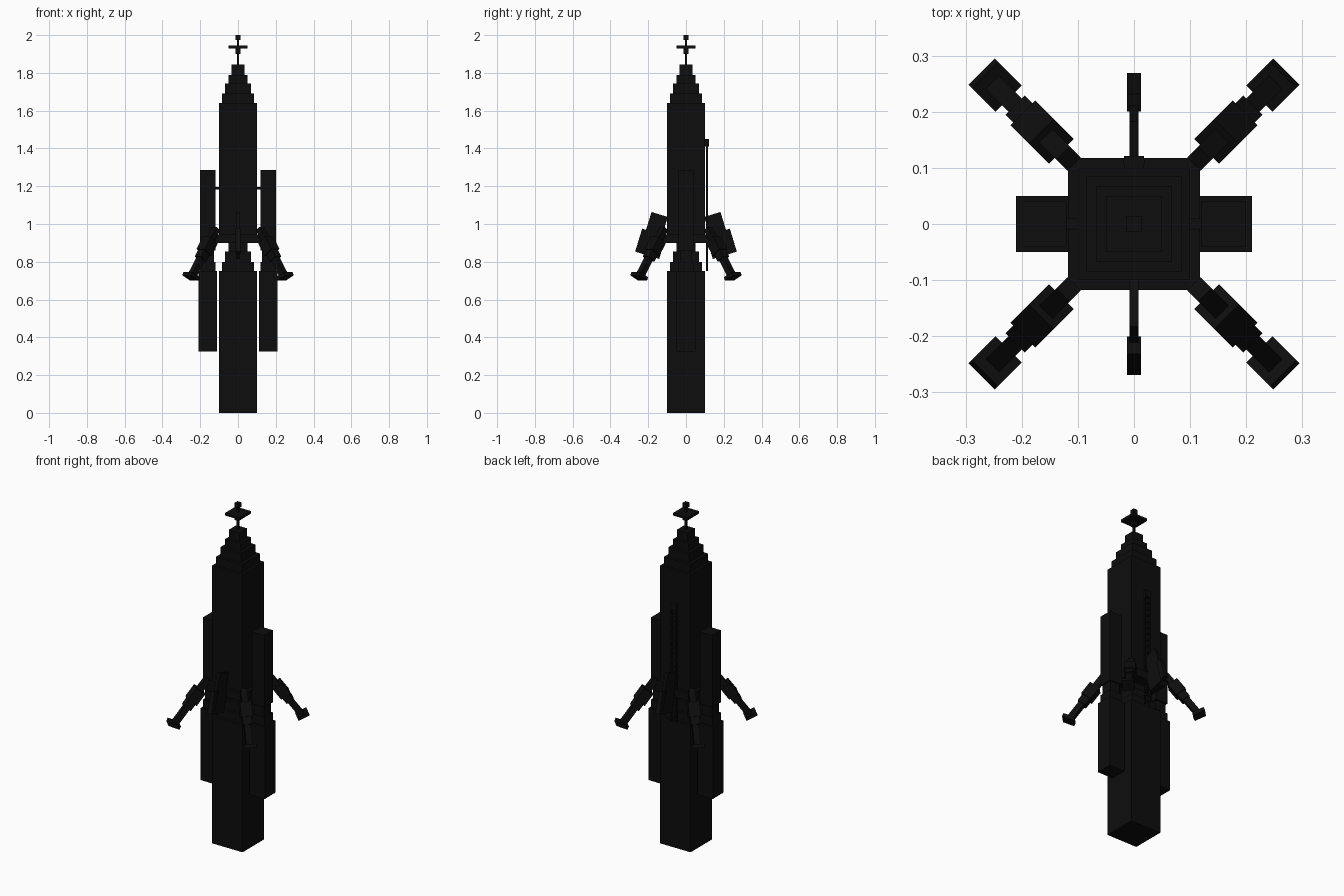
import bpy, math
from mathutils import Vector, Matrix

cube = bpy.data.objects.get("Cube")
if cube:
    bpy.data.objects.remove(cube, do_unlink=True)

black = bpy.data.materials.new("matte black")
black.use_nodes = True
black.diffuse_color = (0.004, 0.004, 0.004, 1)
black.node_tree.nodes["Principled BSDF"].inputs["Base Color"].default_value = black.diffuse_color


def box(name, centre, size, turn=None):
    """Box of a given size, optionally rotated by a matrix about its centre."""
    bpy.ops.mesh.primitive_cube_add(size=1)
    ob = bpy.context.object
    ob.name = name
    m = Matrix.Translation(centre) @ (turn or Matrix()) @ Matrix.Diagonal((*size, 1))
    ob.data.transform(m)
    ob.data.materials.append(black)
    return ob


def stack(name, x, levels):
    """Square blocks piled up: (half width, bottom, top)."""
    for i, (half, low, high) in enumerate(levels):
        box(f"{name}_{i + 1}", (x, 0, (low + high) / 2), (2 * half, 2 * half, high - low))


# Main column: lower stage, stepped neck, collar, upper stage, stepped nose
stack("lower_stage", 0, [(.1, 0, .75), (.084, .75, .8), (.068, .8, .855), (.05, .855, .9)])
stack("collar", 0, [(.118, .9, .945)])
stack("upper_stage", 0, [(.1, .945, 1.64)])
stack("nose_step", 0, [(.085, 1.64, 1.69), (.068, 1.69, 1.745), (.05, 1.745, 1.79), (.034, 1.79, 1.845)])

# Mast with dish plate and tip
stack("mast", 0, [(.006, 1.845, 1.975)])
stack("mast_hub", 0, [(.014, 1.9, 1.93)])
stack("mast_plate", 0, [(.05, 1.93, 1.945)])
stack("mast_tip", 0, [(.014, 1.975, 2)])

# Side boosters and their struts
for side, label in ((1, "left"), (-1, "right")):
    stack(f"{label}_booster", side * .16, [(.05, .325, .75), (.04, .75, .8), (.032, .8, .86), (.04, .86, 1.285)])
    for z in (.925, 1.19):
        box(f"{label}_booster_strut", (side * .11, 0, z), (.03, .02, .014))

# Diagonal legs: a run of beams along one tilted axis, ending in a tilted foot
hip, ankle = Vector((.165, 0, .975)), Vector((.345, 0, .725))
axis = ankle - hip
pitch = Matrix.Rotation(math.atan2(-axis.z, axis.x), 4, "Y")
parts = [("shank", 0, 1, .034), ("sleeve", .24, .5, .062), ("lower_sleeve", .5, .64, .048)]
for k in range(4):
    yaw = Matrix.Rotation(math.radians(45 + 90 * k), 4, "Z")
    for name, a, b, width in parts:
        box(f"leg_{name}_{k + 1}", yaw @ (hip + axis * (a + b) / 2),
            (axis.length * (b - a), width, width), yaw @ pitch)
    box(f"leg_foot_{k + 1}", yaw @ Vector((.35, 0, .723)), (.066, .066, .02),
        yaw @ Matrix.Rotation(math.radians(-25), 4, "Y"))

# Front and back fins: two tilted plates and a thicker outer rim
for side, label in ((-1, "front"), (1, "back")):
    tilt = Matrix.Rotation(side * math.radians(17), 4, "X")
    root = Vector((0, side * .187, .895))
    box(f"{label}_fin_plate", root, (.016, .133, .127), tilt)
    box(f"{label}_fin_rim", root + tilt @ Vector((0, side * .05, 0)), (.025, .033, .127), tilt)
    box(f"{label}_fin_top", root + tilt @ Vector((0, 0, .11)), (.016, .09, .105), tilt)

# Ladder up the back
for x in (-.016, .016):
    box("ladder_rail", (x, .111, 1.1), (.006, .01, .7))
for i in range(18):
    box("ladder_rung", (0, .111, .77 + i * .038), (.034, .008, .01))
box("ladder_cap", (0, .11, 1.43), (.036, .022, .04))
